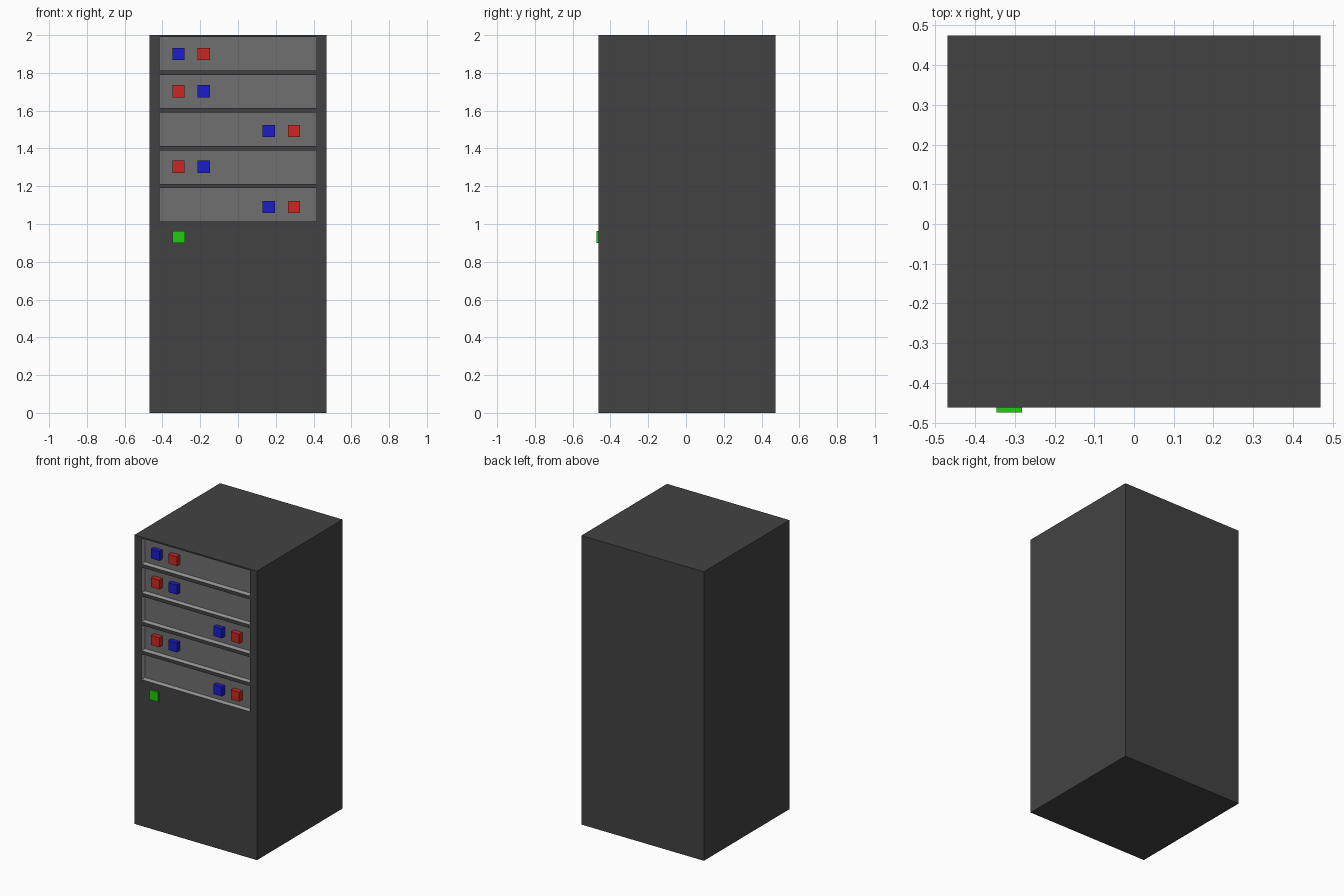
import bpy, bmesh
from mathutils import Matrix, Vector

if "Cube" in bpy.data.objects:
    bpy.data.objects.remove(bpy.data.objects["Cube"])

FRONT, BACK, HALF = -0.462, 0.474, 0.469
DEPTH = 0.038                      # recess depth of the bays
FLOOR = FRONT + DEPTH


def material(name, rgb):
    m = bpy.data.materials.new(name)
    m.diffuse_color = (*rgb, 1)
    m.use_nodes = True
    m.node_tree.nodes["Principled BSDF"].inputs["Base Color"].default_value = m.diffuse_color
    return m


DARK = material("dark_grey", (0.055, 0.055, 0.055))
MID = material("mid_grey", (0.16, 0.16, 0.16))
LIGHT = material("light_grey", (0.38, 0.38, 0.38))
RED = material("red", (0.6, 0.02, 0.015))
BLUE = material("blue", (0.012, 0.012, 0.6))
GREEN = material("green", (0.015, 0.6, 0.006))


def add_box(bm, lo, hi):
    lo, hi = Vector(lo), Vector(hi)
    mat = Matrix.Translation((lo + hi) / 2) @ Matrix.Diagonal((*(hi - lo), 1))
    bmesh.ops.create_cube(bm, size=1, matrix=mat)


def make_object(name, bm, *mats):
    me = bpy.data.meshes.new(name)
    bm.to_mesh(me)
    bm.free()
    for m in mats:
        me.materials.append(m)
    ob = bpy.data.objects.new(name, me)
    bpy.context.collection.objects.link(ob)
    return ob


def box(name, lo, hi, mat):
    bm = bmesh.new()
    add_box(bm, lo, hi)
    return make_object(name, bm, mat)


def button(name, x, z, front, back, mat):
    s = 0.0325
    box(name, (x - s, front, z - s), (x + s, back, z + s), mat)


# Cabinet body
cabinet = box("cabinet", (-HALF, FRONT, 0), (HALF, BACK, 2), DARK)

# Cutter for the five bays: light walls, mid-grey back panel
bm = bmesh.new()
for i in range(5):
    top = 1.99 - 0.2 * i
    add_box(bm, (-0.415, FRONT - 0.1, top - 0.177), (0.415, FLOOR, top))
bm.normal_update()
for f in bm.faces:
    f.material_index = 1 if f.normal.y > 0.5 else 0
cutter = make_object("bay_cutter", bm, LIGHT, MID)
cutter.hide_render = True
cutter.hide_viewport = True

cut = cabinet.modifiers.new("bays", 'BOOLEAN')
cut.operation = 'DIFFERENCE'
cut.solver = 'EXACT'
cut.material_mode = 'TRANSFER'
cut.object = cutter

# Paired buttons in each bay: height, then x of the blue and red one
rows = [(1.90, -0.315, -0.181), (1.703, -0.181, -0.315), (1.492, 0.163, 0.297),
        (1.303, -0.181, -0.315), (1.09, 0.163, 0.297)]
for i, (z, blue_x, red_x) in enumerate(rows, 1):
    button(f"blue_button_{i}", blue_x, z, FRONT + 0.005, FLOOR + 0.005, BLUE)
    button(f"red_button_{i}", red_x, z, FRONT + 0.005, FLOOR + 0.005, RED)

# Power button on the front face
button("power_button", -0.314, 0.931, FRONT - 0.0125, FRONT + 0.005, GREEN)
